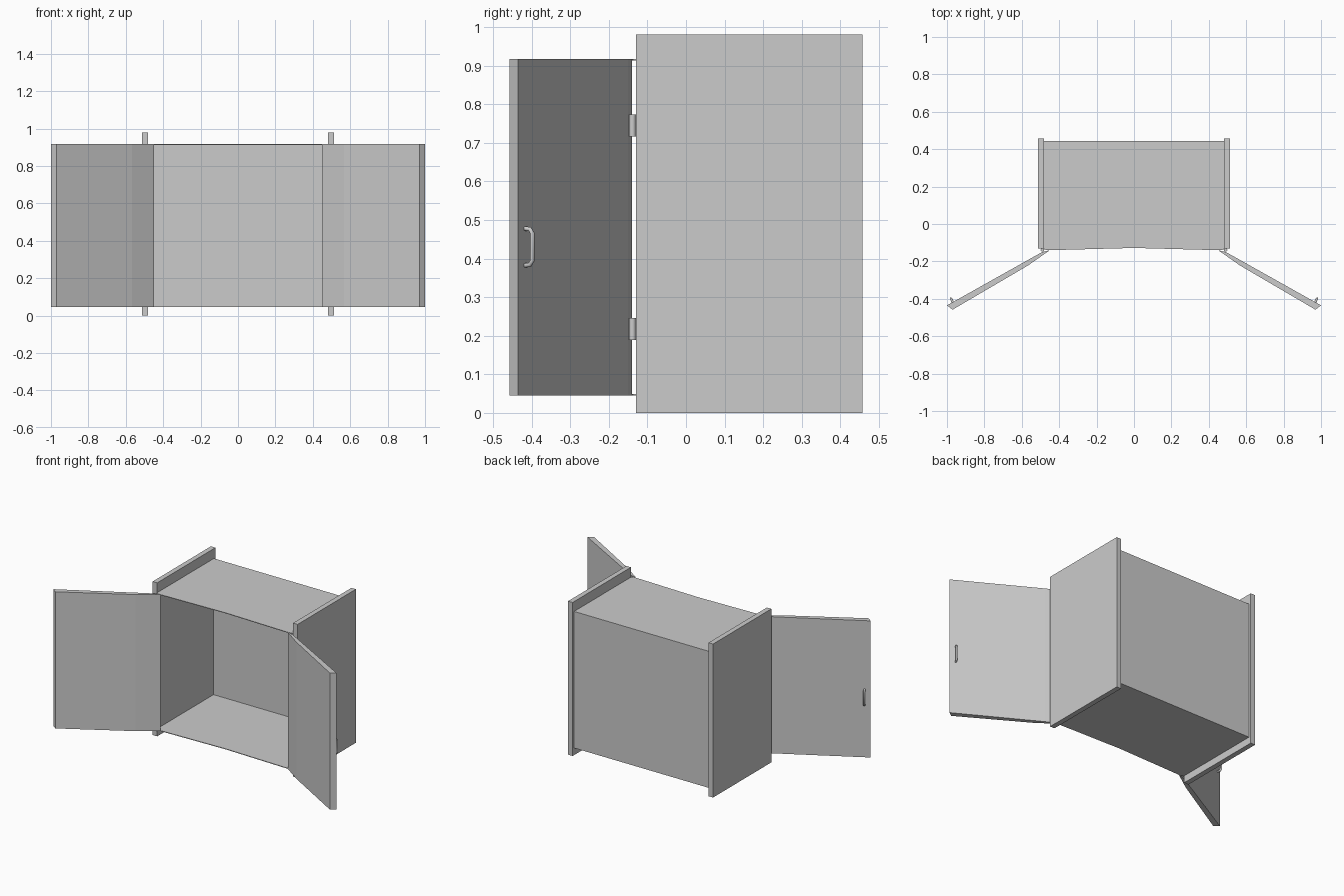
import bpy
import math
from mathutils import Vector

old = bpy.data.objects.get("Cube")
if old:
    bpy.data.objects.remove(old)

grey = bpy.data.materials.new("light grey")
grey.use_nodes = True
colour = (0.6, 0.6, 0.6, 1)
grey.diffuse_color = colour
grey.node_tree.nodes["Principled BSDF"].inputs["Base Color"].default_value = colour

BOTTOM, TOP, SKIN = 0.045, 0.917, 0.004


def prism(name, outline, z0, z1):
    """Vertical prism over a plan outline, given counter-clockwise."""
    n = len(outline)
    verts = [(x, y, z) for z in (z0, z1) for x, y in outline]
    faces = [tuple(reversed(range(n))), tuple(range(n, 2 * n))]
    faces += [(i, (i + 1) % n, (i + 1) % n + n, i + n) for i in range(n)]
    mesh = bpy.data.meshes.new(name)
    mesh.from_pydata(verts, [], faces)
    mesh.materials.append(grey)
    obj = bpy.data.objects.new(name, mesh)
    bpy.context.collection.objects.link(obj)
    return obj


def mirrored(outline, side):
    if side > 0:
        return outline
    return [(-x, y) for x, y in reversed(outline)]


def rectangle(x0, x1, y0, y1):
    return [(x0, y0), (x1, y0), (x1, y1), (x0, y1)]


# Thin cabinet skins, with the slightly bowed front edge
shelf = [(-0.48, -0.137), (-0.45, -0.14), (0, -0.128), (0.45, -0.14),
         (0.48, -0.137), (0.48, 0.443), (-0.48, 0.443)]
prism("floor_panel", shelf, BOTTOM, BOTTOM + SKIN)
prism("roof_panel", shelf, TOP - SKIN, TOP)
prism("back_panel", rectangle(-0.48, 0.48, 0.443 - SKIN, 0.443), BOTTOM, TOP)

# Door plan: thick at the free end, tapering to the hinge
door = [(0.45, -0.14), (0.567, -0.222), (0.97, -0.458), (1.0, -0.435),
        (0.52, -0.166), (0.49, -0.15)]

for side, word in ((1, "left"), (-1, "right")):
    prism(word + "_side_panel",
          mirrored(rectangle(0.48, 0.512, -0.13, 0.458), side), 0, 0.98)
    prism(word + "_door", mirrored(door, side), BOTTOM, TOP)

    # Hinge barrels
    for z, level in ((0.218, "lower"), (0.745, "upper")):
        bpy.ops.mesh.primitive_cylinder_add(
            vertices=16, radius=0.009, depth=0.057,
            location=(side * 0.49, -0.139, z))
        hinge = bpy.context.object
        hinge.name = word + "_" + level + "_hinge"
        hinge.data.materials.append(grey)
        bpy.ops.object.shade_smooth_by_angle()

    # Bow handle on the outer face of the door
    foot = Vector((side * 0.967, -0.42, 0))
    out = Vector((side * 0.49, 0.87, 0))
    curve = bpy.data.curves.new(word + "_handle", "CURVE")
    curve.dimensions = "3D"
    curve.bevel_depth = 0.006
    curve.bevel_resolution = 2
    curve.use_fill_caps = True
    spline = curve.splines.new("POLY")
    path = [(0, 0.382), (0.018, 0.384), (0.025, 0.395),
            (0.025, 0.465), (0.018, 0.476), (0, 0.478)]
    spline.points.add(len(path) - 1)
    for point, (reach, z) in zip(spline.points, path):
        point.co = (*(foot + out * reach + Vector((0, 0, z))), 1)
    spline.use_smooth = True
    curve.materials.append(grey)
    handle = bpy.data.objects.new(word + "_handle", curve)
    bpy.context.collection.objects.link(handle)
